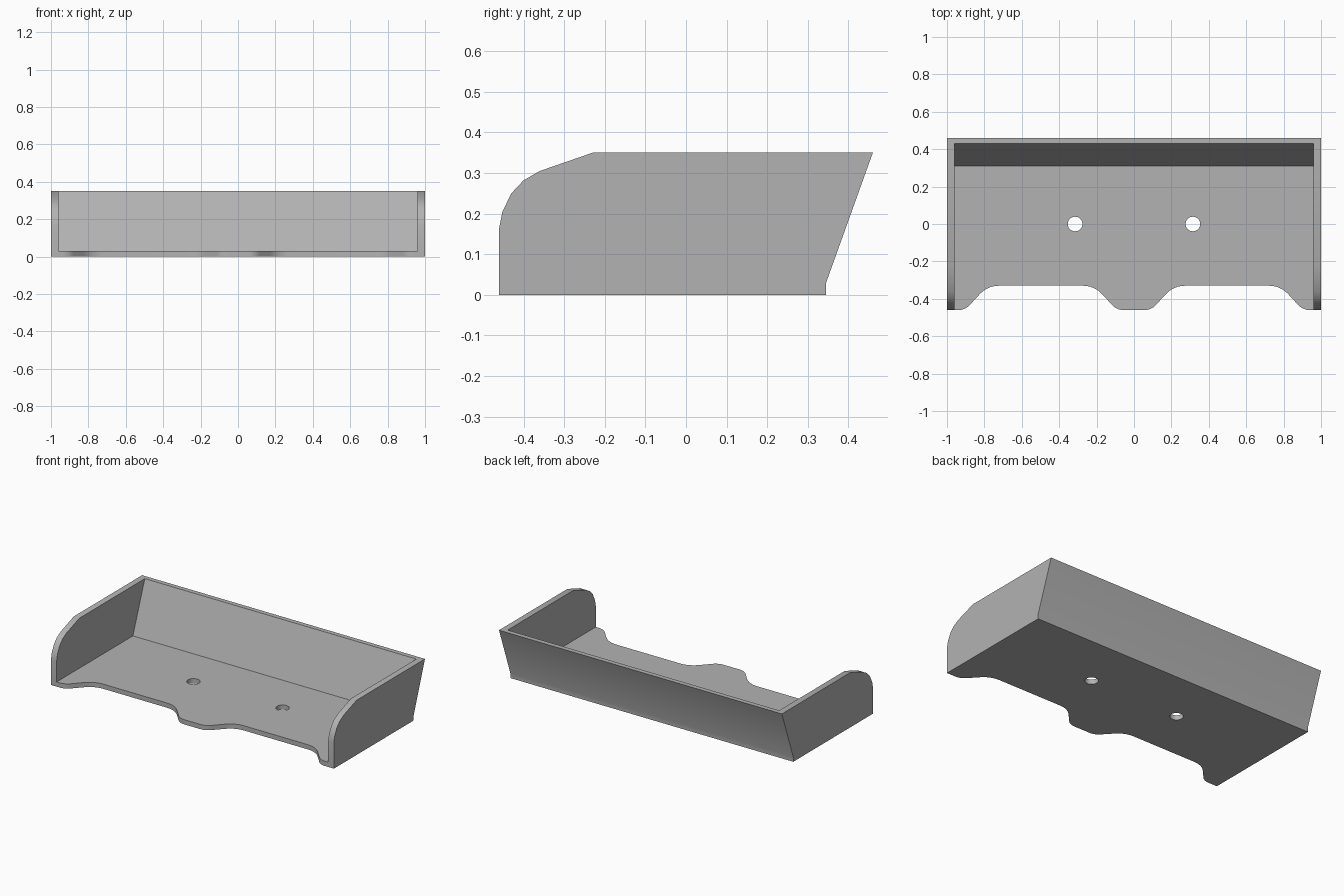
import bpy, bmesh, math
from mathutils import Vector

if "Cube" in bpy.data.objects:
    bpy.data.objects.remove(bpy.data.objects["Cube"])

grey = bpy.data.materials.new("plain grey")
grey.diffuse_color = (0.45, 0.45, 0.45, 1)
grey.use_nodes = True
grey.node_tree.nodes["Principled BSDF"].inputs["Base Color"].default_value = grey.diffuse_color


def prism(name, points, axis, lo, hi):
    """Extrude a closed outline: axis 'x' takes (y, z) points, axis 'z' takes (x, y)."""
    bm = bmesh.new()
    place = (lambda a, b: (lo, a, b)) if axis == "x" else (lambda a, b: (a, b, lo))
    face = bm.faces.new([bm.verts.new(place(a, b)) for a, b in points])
    ext = bmesh.ops.extrude_face_region(bm, geom=[face])
    verts = [g for g in ext["geom"] if isinstance(g, bmesh.types.BMVert)]
    shift = Vector((hi - lo, 0, 0)) if axis == "x" else Vector((0, 0, hi - lo))
    bmesh.ops.translate(bm, verts=verts, vec=shift)
    bmesh.ops.recalc_face_normals(bm, faces=bm.faces)
    mesh = bpy.data.meshes.new(name)
    bm.to_mesh(mesh)
    bm.free()
    mesh.materials.append(grey)
    obj = bpy.data.objects.new(name, mesh)
    bpy.context.collection.objects.link(obj)
    return obj


def rounded(corners, steps=6):
    """Round each (x, y, tangent_length) corner of an outline with a circular arc."""
    out = []
    for i, (x, y, t) in enumerate(corners):
        p = Vector((x, y))
        if t == 0:
            out.append((x, y))
            continue
        u = (Vector(corners[i - 1][:2]) - p).normalized()
        v = (Vector(corners[(i + 1) % len(corners)][:2]) - p).normalized()
        half = u.angle(v) / 2
        radius = t * math.tan(half)
        centre = p + (u + v).normalized() * (t / math.cos(half))
        a, b = p + u * t - centre, p + v * t - centre
        sweep = a.angle(b)
        for k in range(steps + 1):
            f = k / steps
            d = (a * math.sin((1 - f) * sweep) + b * math.sin(f * sweep)) / math.sin(sweep)
            out.append(tuple(centre + d.normalized() * radius))
    return out


def carve(body, cutter):
    mod = body.modifiers.new("carve", "BOOLEAN")
    mod.operation = "DIFFERENCE"
    mod.solver = "EXACT"
    mod.object = cutter
    bpy.context.view_layer.objects.active = body
    bpy.ops.object.modifier_apply(modifier=mod.name)
    bpy.data.objects.remove(cutter)


# Tray body: side profile with rounded front and leaning back
side = [(-0.46, 0), (-0.46, 0.165), (-0.452, 0.205), (-0.43, 0.25), (-0.40, 0.282),
        (-0.36, 0.305), (-0.23, 0.35), (0.46, 0.35), (0.345, 0.03), (0.345, 0)]
tray = prism("tray", side, "x", -1, 1)

# Inside space, open at the front and top
carve(tray, prism("cavity_cutter", [(-0.6, 0.03), (0.31, 0.03), (0.4675, 0.45), (-0.6, 0.45)],
                  "x", -0.96, 0.96))

# Scooped front edge of the floor, left and right of the middle tab
for s in (-1, 1):
    notch = [(0.08, -0.49, 0), (0.08, -0.459, 0.0), (0.215, -0.33, 0.06),
             (0.785, -0.33, 0.06), (0.92, -0.459, 0.0), (0.92, -0.49, 0)]
    notch = [(0.05, -0.52, 0), (0.05, -0.46, 0), (0.092, -0.46, 0.035), (0.212, -0.33, 0.06),
             (0.783, -0.33, 0.06), (0.903, -0.46, 0.035), (0.945, -0.46, 0), (0.945, -0.52, 0)]
    outline = [(s * x, y) for x, y in rounded(notch)]
    carve(tray, prism("notch_cutter", outline, "z", -0.05, 0.1))

# Two mounting holes through the floor
for s in (-1, 1):
    ring = [(s * 0.315 + 0.039 * math.cos(k * math.tau / 32), 0.039 * math.sin(k * math.tau / 32))
            for k in range(32)]
    carve(tray, prism("hole_cutter", ring, "z", -0.05, 0.1))

bpy.context.view_layer.objects.active = tray
tray.select_set(True)
bpy.ops.object.shade_smooth_by_angle(angle=math.radians(30))
